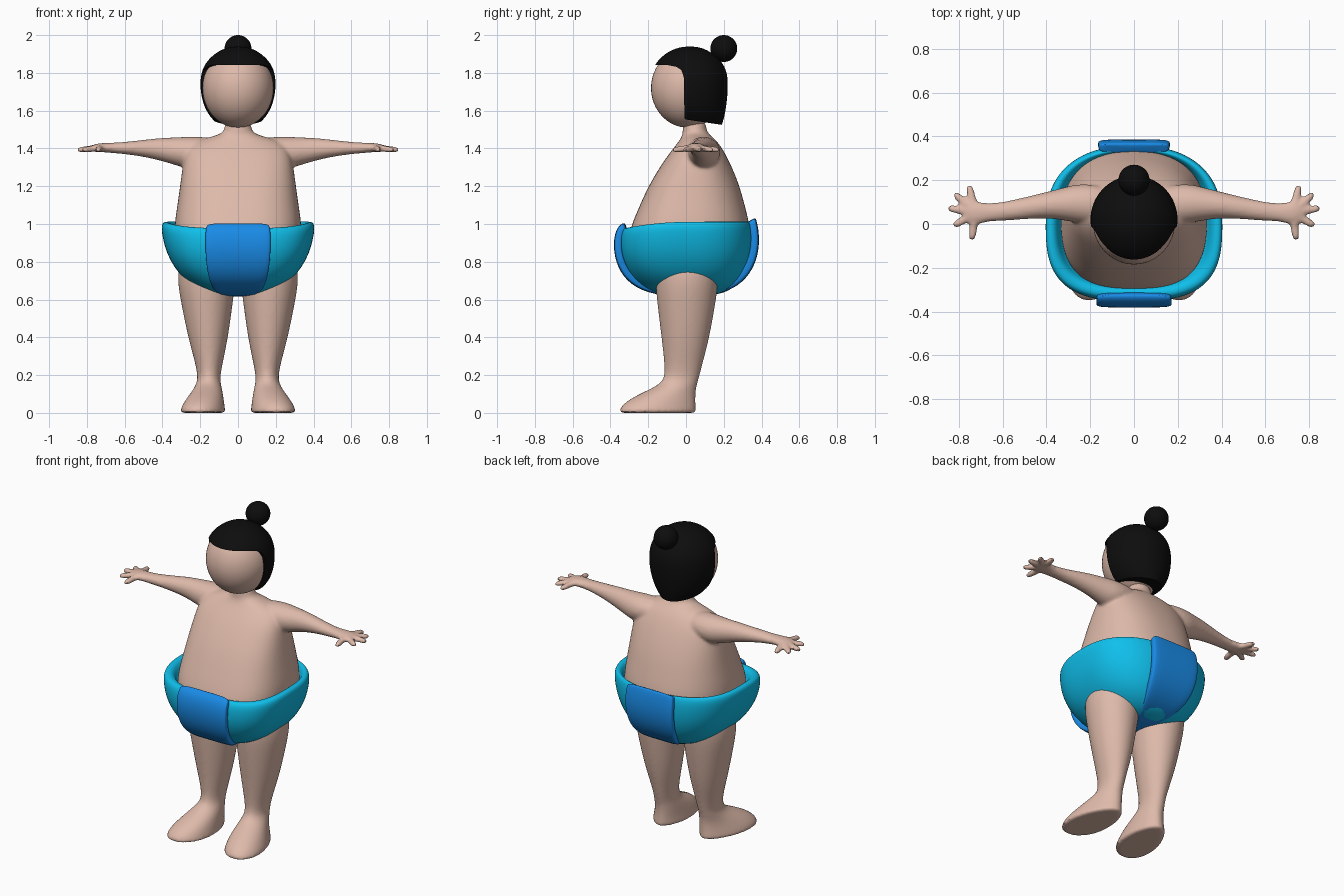
import bpy, bmesh, math
from mathutils import Vector as V

if "Cube" in bpy.data.objects:
    bpy.data.objects.remove(bpy.data.objects["Cube"])

SKIN = (0.73, 0.49, 0.40, 1)
BLACK = (0.004, 0.004, 0.004, 1)
CYAN = (0.005, 0.52, 0.83, 1)
BLUE = (0.01, 0.26, 0.80, 1)
X, Y, Z = V((1, 0, 0)), V((0, 1, 0)), V((0, 0, 1))


def spow(a, p):
    return math.copysign(abs(a) ** p, a)


def ring(c, u, v, ru, rv, n=2.0, count=24):
    """Superellipse around c in the plane of u and v."""
    pts = []
    for i in range(count):
        t = math.tau * (i + 0.5) / count
        pts.append(V(c) + u * ru * spow(math.cos(t), 2 / n) + v * rv * spow(math.sin(t), 2 / n))
    return pts


def level(z, x0, x1, y0, y1, nf=2.0, nb=2.0, egg=0.0, shear=0.0, dip=0.0, count=32):
    """Horizontal ring with its own front and back roundness."""
    pts = []
    for i in range(count):
        t = math.tau * (i + 0.5) / count
        n = nf if math.sin(t) < 0 else nb
        a, b = spow(math.cos(t), 2 / n), spow(math.sin(t), 2 / n)
        pts.append(V(((x0 + x1) / 2 + a * (x1 - x0) / 2 * (1 - egg * b) + shear * b,
                      (y0 + y1) / 2 + b * (y1 - y0) / 2,
                      z - dip * max(0, -b) ** 2)))
    return pts


def loft(bm, rings, side=1):
    """Closed skin through the rings; side -1 mirrors it."""
    rows = [[bm.verts.new((p.x * side, p.y, p.z)) for p in r] for r in rings]
    n = len(rows[0])
    for a, b in zip(rows, rows[1:]):
        for i in range(n):
            bm.faces.new((a[i], a[(i + 1) % n], b[(i + 1) % n], b[i]))
    bm.faces.new(rows[0])
    bm.faces.new(rows[-1])


def make(name, bm, color, subdiv=0):
    bmesh.ops.recalc_face_normals(bm, faces=bm.faces)
    me = bpy.data.meshes.new(name)
    bm.to_mesh(me)
    bm.free()
    ob = bpy.data.objects.new(name, me)
    bpy.context.collection.objects.link(ob)
    mat = bpy.data.materials.new(name + "_color")
    mat.diffuse_color = color
    mat.use_nodes = True
    mat.node_tree.nodes["Principled BSDF"].inputs["Base Color"].default_value = mat.diffuse_color
    me.materials.append(mat)
    if subdiv:
        ob.modifiers.new("subdiv", 'SUBSURF').levels = subdiv
    return ob


def finish(ob):
    """Apply the modifiers and shade smooth."""
    bpy.ops.object.select_all(action='DESELECT')
    ob.select_set(True)
    bpy.context.view_layer.objects.active = ob
    bpy.ops.object.convert(target='MESH')
    bpy.ops.object.shade_smooth_by_angle(angle=math.radians(40))


def sphere(name, c, r, color):
    bm = bmesh.new()
    bmesh.ops.create_uvsphere(bm, u_segments=48, v_segments=32, radius=1)
    bmesh.ops.scale(bm, vec=r, verts=bm.verts)
    bmesh.ops.translate(bm, vec=c, verts=bm.verts)
    finish(make(name, bm, color))


# torso and neck: z, half width, front y, back y
bm = bmesh.new()
torso = [(0.72, .24, -.24, .24), (0.80, .31, -.30, .31), (0.92, .335, -.31, .34), (1.0, .338, -.288, .338),
         (1.1, .322, -.245, .312), (1.2, .308, -.2, .285), (1.3, .295, -.14, .245), (1.38, .28, -.085, .205),
         (1.44, .24, -.035, .165), (1.468, .11, -.02, .13), (1.49, .07, -.018, .108), (1.56, .068, -.015, .105)]
loft(bm, [level(z, -w, w, a, b, 2.7 if z < 1.42 else 2, 2.3 if z < 1.42 else 2) for z, w, a, b in torso])

# legs with feet: z, inner x, outer x, front y, back y, egg, shear
leg = [(0.85, .03, .30, -.15, .17, 0, 0), (0.72, .01, .325, -.165, .175, 0, 0),
       (0.6, .025, .305, -.155, .16, 0, 0), (0.4, .052, .265, -.13, .125, 0, 0),
       (0.27, .08, .228, -.115, .09, 0, 0), (0.19, .095, .212, -.112, .07, 0, 0),
       (0.15, .09, .222, -.14, .058, .03, 0), (0.115, .082, .242, -.215, .052, .1, -.01),
       (0.07, .075, .272, -.305, .05, .15, -.02), (0.03, .07, .293, -.348, .052, .18, -.025),
       (0.006, .066, .298, -.354, .053, .18, -.025), (0.0, .068, .296, -.352, .051, .18, -.025),
       (0.0, .1, .26, -.30, .0, .18, -.02)]
# arms: x, y, z, half depth, half height
arm = [(.08, .08, 1.40, .085, .055), (.24, .095, 1.375, .095, .09), (.32, .092, 1.383, .075, .076),
       (.4, .087, 1.395, .06, .062), (.5, .072, 1.401, .05, .045), (.6, .057, 1.402, .043, .032),
       (.67, .052, 1.403, .041, .027), (.71, .05, 1.405, .052, .025), (.75, .052, 1.403, .058, .022),
       (.78, .055, 1.400, .04, .016)]
fingertips = [(.755, .178), (.822, .14), (.852, .073), (.826, -.01), (.742, -.075)]
for s in (1, -1):
    loft(bm, [level(z, i, o, a, b, egg=e, shear=h) for z, i, o, a, b, e, h in leg], s)
    loft(bm, [ring((x, y, z), Y, Z, d, h) for x, y, z, d, h in arm], s)
    for tx, ty in fingertips:
        root, tip = V((.725, .052, 1.404)), V((tx, ty, 1.392))
        across = (tip - root).cross(Z).normalized()
        loft(bm, [ring(root.lerp(tip, f), across, Z, r, r * .9, count=12)
                  for f, r in ((0, .02), (.4, .021), (.75, .019), (.95, .016), (1, .008))], s)
body = make("body", bm, SKIN, 2)
rm = body.modifiers.new("blend", 'REMESH')
rm.mode, rm.voxel_size = 'VOXEL', 0.0095
sm = body.modifiers.new("soften", 'SMOOTH')
sm.factor, sm.iterations = 0.5, 5
finish(body)

# head and top knot
sphere("head", (0, .01, 1.72), (.188, .195, .21), SKIN)
sphere("hair_bun", (0, .2, 1.929), (.071, .071, .071), BLACK)

# hair: full shell trimmed by a side profile
bm = bmesh.new()
hair_rows = [(1.46, .05, -.02, .17), (1.53, .112, -.1, .193), (1.58, .16, -.14, .207), (1.65, .191, -.17, .218),
             (1.74, .204, -.185, .225), (1.82, .193, -.182, .216), (1.88, .152, -.14, .175),
             (1.925, .09, -.075, .11), (1.94, .03, -.01, .05)]
loft(bm, [level(z, -w, w, a, b) for z, w, a, b in hair_rows])
hair = make("hair", bm, BLACK, 2)
bm = bmesh.new()
outline = [(-.3, 1.845), (-.10, 1.842), (-.05, 1.832), (-.025, 1.815), (-.012, 1.78), (-.008, 1.56),
           (0, 1.553), (.19, 1.525), (.3, 1.51), (.3, 2.1), (-.3, 2.1)]
loft(bm, [[V((x, y, z)) for y, z in outline] for x in (-.3, .3)])
cutter = make("hair_cutter", bm, BLACK)
cutter.hide_render = True
trim = hair.modifiers.new("trim", 'BOOLEAN')
trim.operation, trim.object = 'INTERSECT', cutter
finish(hair)
bpy.data.objects.remove(cutter)

# belt: bowl around the hips with a rolled rim
bm = bmesh.new()
belt = [(.622, .06, -.09, .1, 0), (.63, .15, -.19, .2, 0), (.675, .25, -.265, .27, 0), (.75, .328, -.318, .325, 0),
        (.85, .382, -.352, .357, .01), (.94, .403, -.355, .362, .025), (.99, .408, -.348, .357, .032),
        (1.014, .396, -.334, .347, .035), (1.012, .366, -.305, .335, .035), (.985, .348, -.288, .325, .03),
        (.93, .33, -.28, .31, .02), (.90, .25, -.22, .24, 0)]
loft(bm, [level(z, -w, w, a, b, 3.0 if z > .7 else 2.4, 2.4, dip=d) for z, w, a, b, d in belt])
finish(make("belt", bm, CYAN, 2))

# cloth strip from the front, between the legs, to the back: y, z, half width
strip = [(-.315, .985, .16), (-.332, .982, .17), (-.352, .955, .172), (-.363, .88, .174), (-.343, .78, .168),
         (-.285, .70, .152), (-.19, .655, .125), (-.07, .64, .08), (.07, .64, .075), (.19, .655, .1),
         (.285, .705, .14), (.345, .79, .158), (.366, .89, .165), (.36, .97, .165), (.35, 1.015, .16),
         (.345, 1.022, .15)]
bm = bmesh.new()
rows = []
for i, (y, z, w) in enumerate(strip):
    a, b = strip[max(i - 1, 0)], strip[min(i + 1, len(strip) - 1)]
    normal = V((0, b[1] - a[1], a[0] - b[0])).normalized()
    rows.append(ring((0, y, z), X, normal, w, .024, 5))
loft(bm, rows)
finish(make("cloth_strip", bm, BLUE, 2))
